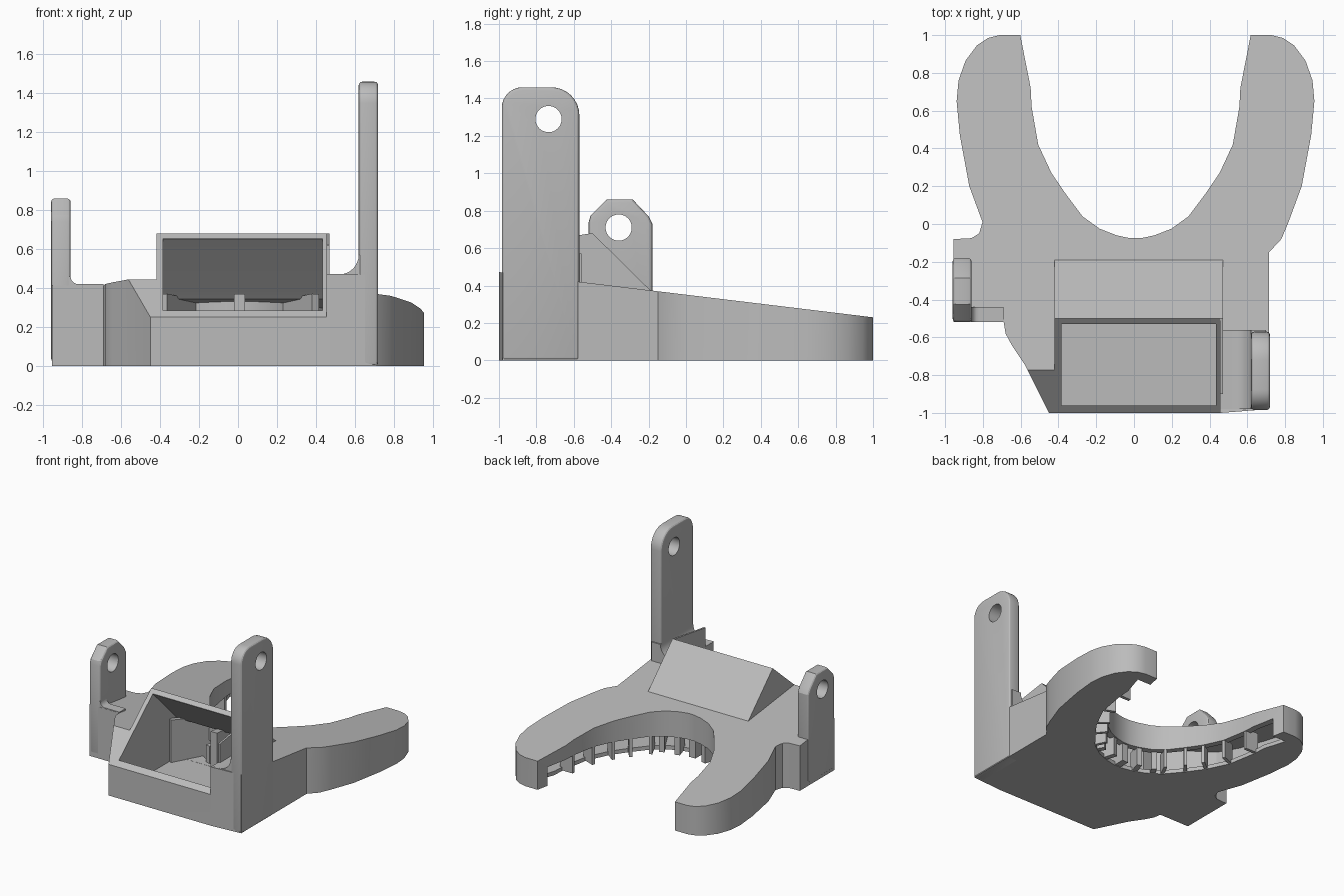
import bpy, bmesh, math
from mathutils import Vector

old = bpy.data.objects.get("Cube")
if old:
    bpy.data.objects.remove(old, do_unlink=True)

grey = bpy.data.materials.new("plain_grey")
grey.use_nodes = True
colour = (0.5, 0.5, 0.5, 1)
grey.diffuse_color = colour
grey.node_tree.nodes["Principled BSDF"].inputs["Base Color"].default_value = colour

MID = 0.008


def prism(name, pts, axis, lo, hi):
    """Extrude a 2D outline along z (outline in x,y), x (y,z) or y (x,z). hi may be a function of y."""
    def place(p, h):
        if axis == "x":
            return (h, p[0], p[1])
        if axis == "y":
            return (p[0], h, p[1])
        return (p[0], p[1], h(p[1]) if callable(h) else h)
    bm = bmesh.new()
    a = [bm.verts.new(place(p, lo)) for p in pts]
    b = [bm.verts.new(place(p, hi)) for p in pts]
    bm.faces.new(a)
    bm.faces.new(b)
    for i in range(len(pts)):
        j = (i + 1) % len(pts)
        bm.faces.new((a[i], a[j], b[j], b[i]))
    bmesh.ops.recalc_face_normals(bm, faces=bm.faces)
    me = bpy.data.meshes.new(name)
    bm.to_mesh(me)
    bm.free()
    me.materials.append(grey)
    ob = bpy.data.objects.new(name, me)
    bpy.context.collection.objects.link(ob)
    return ob


def boolean(ob, other, op):
    m = ob.modifiers.new(op, "BOOLEAN")
    m.operation, m.solver, m.object = op, "EXACT", other


def bake(ob, helpers=()):
    """Apply the modifiers, drop the helpers and smooth the shallow edges."""
    dg = bpy.context.evaluated_depsgraph_get()
    ob.data = bpy.data.meshes.new_from_object(ob.evaluated_get(dg))
    ob.modifiers.clear()
    for h in helpers:
        bpy.data.objects.remove(h, do_unlink=True)
    bpy.ops.object.select_all(action="DESELECT")
    ob.select_set(True)
    bpy.context.view_layer.objects.active = ob
    bpy.ops.object.shade_smooth_by_angle(angle=math.radians(25))


def arc(cx, cy, r, start, end, n=8):
    return [(cx + r * math.cos(math.radians(start + (end - start) * i / n)),
             cy + r * math.sin(math.radians(start + (end - start) * i / n))) for i in range(n + 1)]


def push(p, d, top=1.0):
    """Move a point away from the middle of the horseshoe."""
    q = Vector((p[0], min(p[1] - 0.62, 0)))
    q = Vector(p) + q.normalized() * d
    return (q.x, min(q.y, top))


def right(pts):
    return [(MID + x, y) for x, y in pts]


def left(pts):
    return [(MID - x, y) for x, y in pts]


def roof(y):
    return 0.351 - 0.121 * y


# horseshoe curves, given for one half
inner = [(.61, 1), (.555, .72), (.55, .62), (.515, .42), (.445, .27), (.37, .16),
         (.28, .04), (.19, -.025), (.1, -.06), (.03, -.075)]
outer = [(.72, 1), (.78, .985), (.84, .945), (.9, .865), (.937, .76), (.947, .65),
         (.93, .47), (.88, .2), (.81, .01)]

# duct body with sloping roof
right_side = [(.78, -.08), (.715, -.15), (.715, -.98), (.46, -1)]
left_side = [(-.45, -1), (-.575, -.75), (-.645, -.645), (-.68, -.58), (-.69, -.52),
             (-.955, -.52), (-.955, -.08), (-.86, -.075), (-.82, -.05)]
outline = left(inner[::-1])[::-1][::-1]
outline = (right(inner[::-1]) + right(outer) + right_side + left_side
           + left(outer[::-1]) + left(inner))
body = prism("duct_body", outline, "z", 0, roof)

# inlet hood and the raised foot of the tall lug
hood = prism("hood", [(-.9, .15), (-.9, .62), (-.5, .68), (-.19, .374), (-.19, .15)], "x", -.42, .47)
foot_profile = [(.455, .1), (.455, .47)] + arc(.52, .57, .1, 270, 360) + [(.7, .57), (.7, .1)]
foot = prism("foot", foot_profile, "y", -.98, -.56)

# slanted inlet plane, inlet channel, inner chamber and outlet slot
inlet_cut = prism("inlet_cut", [(-1.2, .078), (-.3, .852), (-.3, 1.2), (-1.2, 1.2)], "x", -.72, .4549)
channel = prism("channel", [(-.96, .03), (-.96, .9), (-.53, .9), (-.53, .652), (-.262, .385),
                            (-.22, .34), (-.22, .03)], "x", -.385, .435)
half = [push(p, .05, .95) for p in inner]
shell = [push(p, -.05, .95) for p in outer] + [(.6, -.12), (.38, -.3)]
chamber = prism("chamber", right(half[::-1]) + right(shell) + left(shell[::-1]) + left(half),
                "z", .031, lambda y: roof(y) - .035)
near = [push(p, -.03, .9) for p in inner]
far = [push(p, .1, .9) for p in inner]
slot = prism("slot", right(near) + left(near[::-1]) + left(far) + right(far[::-1]), "z", -.1, .15)

boolean(body, hood, "UNION")
boolean(body, inlet_cut, "DIFFERENCE")
boolean(body, foot, "UNION")
for cutter in (channel, chamber, slot):
    boolean(body, cutter, "DIFFERENCE")
bake(body, (hood, foot, inlet_cut, channel, chamber, slot))


# guide vanes inside the duct, following straight lines in plan
def vane(name, p, q, top, width=.04, bottom=.005):
    p, q = Vector(p), Vector(q)
    n = (q - p).normalized().orthogonal() * width / 2
    prism(name, [p + n, q + n, q - n, p - n], "z", bottom, top)


def under_roof(y):
    return roof(y) - .02


vane("centre_vane", (MID, -.32), (MID, -.09), under_roof, .055)
for name, side in (("left", 1), ("right", -1)):
    vane(name + "_inlet_vane", (MID + side * .39, -.32), (MID + side * .235, -.04), under_roof)
    vane(name + "_inner_vane", (MID + side * .15, -.18), (MID + side * .115, -.065), .17)
    # ribs bridging the outlet slot along each arm
    for i in (2, 3, 4, 5, 6):
        a, b = push(inner[i], .005), push(inner[i], .12)
        vane(f"{name}_slot_rib_{i}", (MID + side * a[0], a[1]), (MID + side * b[0], b[1]), .17, .025)


# mounting lugs with a pin hole
def lug(name, profile, x0, x1, hole):
    ob = prism(name, profile, "x", x0, x1)
    bev = ob.modifiers.new("soft_edges", "BEVEL")
    bev.width, bev.segments, bev.limit_method = .018, 3, "ANGLE"
    bev.angle_limit = math.radians(50)
    pin = prism("pin", arc(hole[0], hole[1], .07, 0, 352.5, 47), "x", x0 - .1, x1 + .1)
    boolean(ob, pin, "DIFFERENCE")
    bake(ob, (pin,))


lug("tall_lug", [(-.985, 0), (-.57, 0)] + arc(-.72, 1.31, .15, 0, 90)
    + arc(-.875, 1.35, .11, 90, 180), .62, .72, (-.735, 1.29))
lug("short_lug", [(-.52, .02), (-.18, .02), (-.18, .73), (-.2, .77), (-.285, .86),
                  (-.425, .86), (-.51, .775), (-.52, .74)], -.96, -.86, (-.36, .71))

# small fillet and lip at the base of the short lug
prism("short_lug_fillet", [(-.87, .36), (-.87, .46)] + arc(-.82, .46, .04, 180, 270)
      + [(-.69, .42), (-.69, .36)], "y", -.518, -.44)
